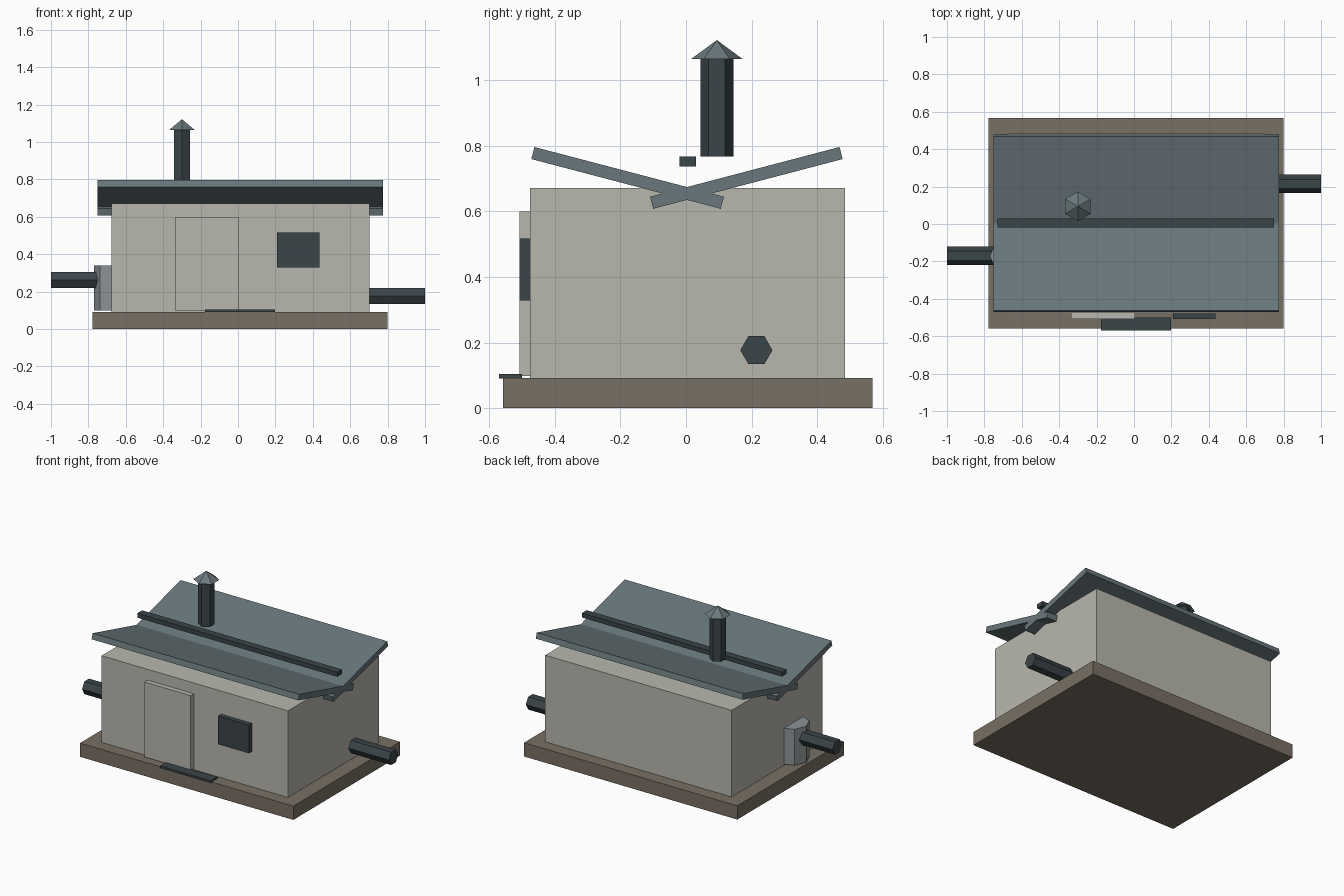
import bpy, math

if "Cube" in bpy.data.objects:
    bpy.data.objects.remove(bpy.data.objects["Cube"])


def material(name, rgb):
    m = bpy.data.materials.new(name)
    m.diffuse_color = (*rgb, 1)
    m.use_nodes = True
    m.node_tree.nodes["Principled BSDF"].inputs["Base Color"].default_value = m.diffuse_color
    return m


STONE = material("stone", (0.19, 0.16, 0.127))
PLASTER = material("plaster", (0.48, 0.475, 0.42))
SLATE = material("slate", (0.14, 0.185, 0.2))
DARK = material("dark_metal", (0.042, 0.058, 0.065))
GREY = material("grey_metal", (0.26, 0.29, 0.3))


def finish(name, mat):
    ob = bpy.context.object
    ob.name = ob.data.name = name
    ob.data.materials.append(mat)
    return ob


def box(name, mat, x, y, z, tilt=0.0):
    """Box from (min, max) ranges, tilted about x through its centre."""
    rs = (x, y, z)
    bpy.ops.mesh.primitive_cube_add(size=1, location=[(a + b) / 2 for a, b in rs])
    ob = finish(name, mat)
    size = [b - a for a, b in rs]
    for v in ob.data.vertices:
        v.co = [c * s for c, s in zip(v.co, size)]
    ob.rotation_euler.x = tilt
    return ob


def prism(name, mat, sides, r, start, length, along_x=False, r_top=None):
    """Straight or tapered prism running up z or along x from its start point."""
    loc = list(start)
    loc[0 if along_x else 2] += length / 2
    bpy.ops.mesh.primitive_cone_add(
        vertices=sides, radius1=r, radius2=r if r_top is None else r_top,
        depth=length, location=loc,
        rotation=(0, math.pi / 2 if along_x else 0, 0))
    return finish(name, mat)


# Base slab and walls
box("base_slab", STONE, (-0.777, 0.80), (-0.558, 0.568), (0, 0.092))
box("walls", PLASTER, (-0.676, 0.702), (-0.475, 0.484), (0.09, 0.671))

# Inward-sloping roof panels that cross in the middle
for name, y, sign in (("roof_panel_front", -0.178, -1), ("roof_panel_back", 0.184, 1)):
    box(name, SLATE, (-0.752, 0.776), (y - 0.2985, y + 0.2985),
        (0.683, 0.721), sign * math.radians(14.7))
box("roof_ridge_bar", DARK, (-0.73, 0.748), (-0.02, 0.03), (0.737, 0.767))

# Chimney
prism("chimney_pipe", DARK, 6, 0.05, (-0.30, 0.094, 0.767), 0.297)
prism("chimney_cap", SLATE, 6, 0.079, (-0.30, 0.094, 1.064), 0.058, r_top=0)

# Front details
box("door", PLASTER, (-0.336, 0.006), (-0.508, -0.473), (0.098, 0.599))
box("window", DARK, (0.208, 0.435), (-0.507, -0.473), (0.328, 0.517))
box("door_step", DARK, (-0.177, 0.197), (-0.57, -0.50), (0.09, 0.104))

# Side pipes and the octagonal tank
prism("tank", GREY, 8, 0.109, (-0.661, -0.171, 0.099), 0.241)
prism("left_pipe", DARK, 6, 0.049, (-1.0, -0.17, 0.263), 0.30, True)
prism("right_pipe", DARK, 6, 0.049, (0.69, 0.2145, 0.177), 0.31, True)
